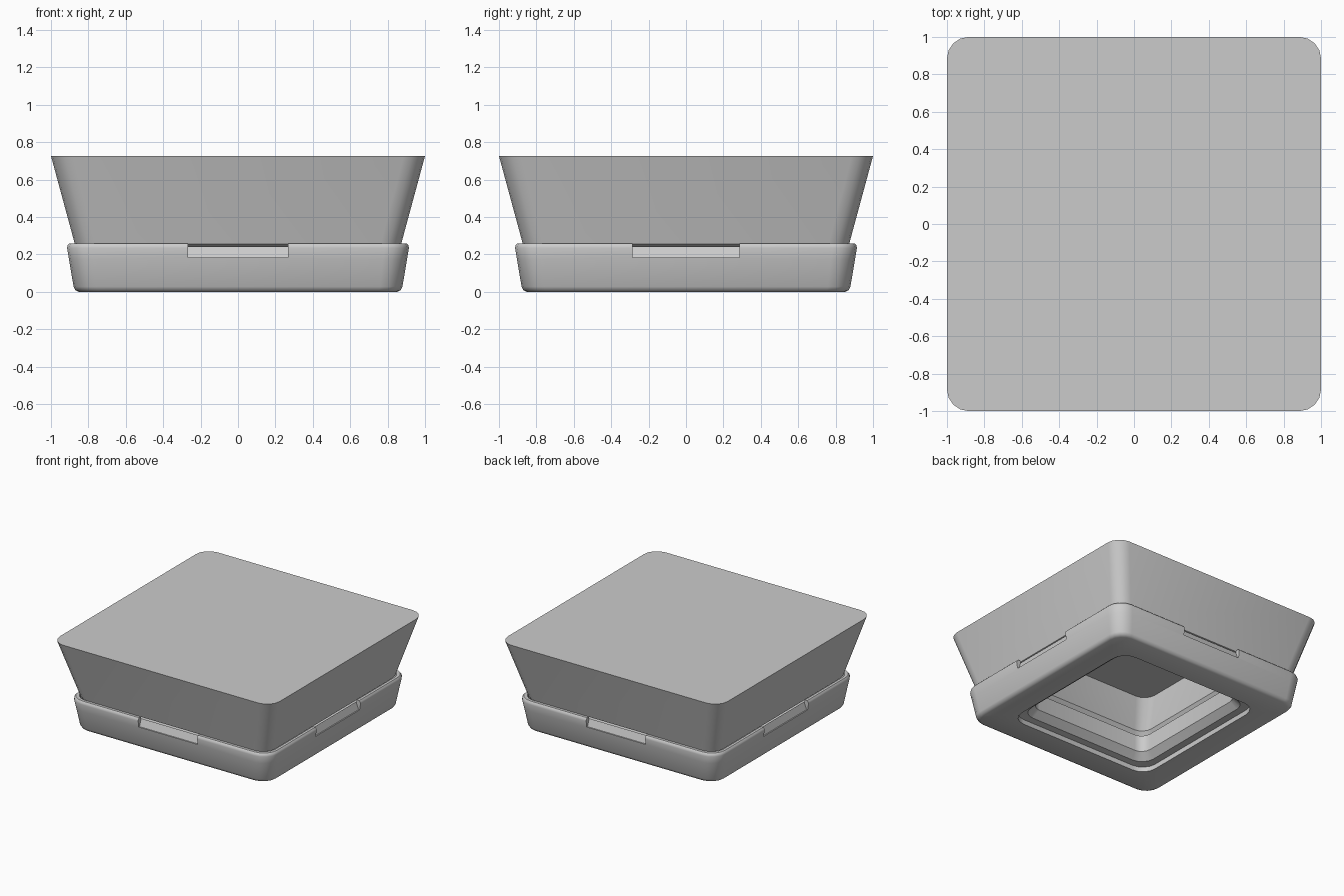
import bpy, bmesh, math

if "Cube" in bpy.data.objects:
    bpy.data.objects.remove(bpy.data.objects["Cube"])


def ring(bm, half, z, r, seg=4):
    """Rounded square outline at height z."""
    verts = []
    for q in range(4):
        a0 = q * math.pi / 2
        sx, sy = [(1, 1), (-1, 1), (-1, -1), (1, -1)][q]
        for i in range(seg + 1):
            a = a0 + i / seg * math.pi / 2
            verts.append(bm.verts.new((sx * (half - r) + r * math.cos(a),
                                       sy * (half - r) + r * math.sin(a), z)))
    return verts


def finish(bm, name):
    bmesh.ops.recalc_face_normals(bm, faces=bm.faces)
    mesh = bpy.data.meshes.new(name)
    bm.to_mesh(mesh)
    bm.free()
    obj = bpy.data.objects.new(name, mesh)
    bpy.context.collection.objects.link(obj)
    return obj


def loft(name, profile, capped):
    """Skin rounded squares (half width, z, corner radius); cap or close the loop."""
    bm = bmesh.new()
    rings = [ring(bm, *p) for p in profile]
    pairs = list(zip(rings, rings[1:]))
    if capped:
        bm.faces.new(rings[0])
        bm.faces.new(rings[-1])
    else:
        pairs.append((rings[-1], rings[0]))
    for a, b in pairs:
        n = len(a)
        for i in range(n):
            j = (i + 1) % n
            bm.faces.new((a[i], a[j], b[j], b[i]))
    return finish(bm, name)


def smooth(obj, angle):
    bpy.ops.object.select_all(action='DESELECT')
    obj.select_set(True)
    bpy.context.view_layer.objects.active = obj
    bpy.ops.object.shade_smooth_by_angle(angle=math.radians(angle))


# Flared upper body with a hollow open to below
body = loft("upper_body", [
    (0.745, 0.722, 0.10), (0.58, 0.30, 0.09), (0.60, 0.265, 0.09),
    (0.835, 0.235, 0.10), (0.872, 0.255, 0.11), (1.0, 0.727, 0.115)], True)
smooth(body, 30)

# Base tray with stepped opening
base = loft("base_tray", [
    (0.655, 0.0, 0.12), (0.85, 0.0, 0.11), (0.869, 0.009, 0.115),
    (0.879, 0.028, 0.12), (0.904, 0.175, 0.13), (0.914, 0.235, 0.13),
    (0.911, 0.25, 0.13), (0.902, 0.26, 0.12),
    (0.88, 0.26, 0.11), (0.862, 0.21, 0.11), (0.58, 0.245, 0.09),
    (0.55, 0.235, 0.08), (0.55, 0.10, 0.08), (0.60, 0.045, 0.11),
    (0.655, 0.04, 0.12)], False)

# Rim notches on all four sides
section = [(0.95, 0.185), (0.896, 0.185), (0.872, 0.25), (0.866, 0.32), (0.95, 0.32)]
for k in range(4):
    w = 0.268 if k % 2 == 0 else 0.285
    a = k * math.pi / 2
    bm = bmesh.new()
    ends = []
    for s in (-w, w):
        ends.append([bm.verts.new((s * math.cos(a) + d * math.sin(a),
                                   s * math.sin(a) - d * math.cos(a), z))
                     for d, z in section])
    for e in ends:
        bm.faces.new(e)
    for i in range(5):
        j = (i + 1) % 5
        bm.faces.new((ends[0][i], ends[0][j], ends[1][j], ends[1][i]))
    cutter = finish(bm, "notch_cutter")
    cutter.hide_render = True
    mod = base.modifiers.new("notch", 'BOOLEAN')
    mod.operation = 'DIFFERENCE'
    mod.solver = 'EXACT'
    mod.object = cutter
    bpy.context.view_layer.objects.active = base
    bpy.ops.object.modifier_apply(modifier=mod.name)
    bpy.data.objects.remove(cutter, do_unlink=True)
smooth(base, 38)
